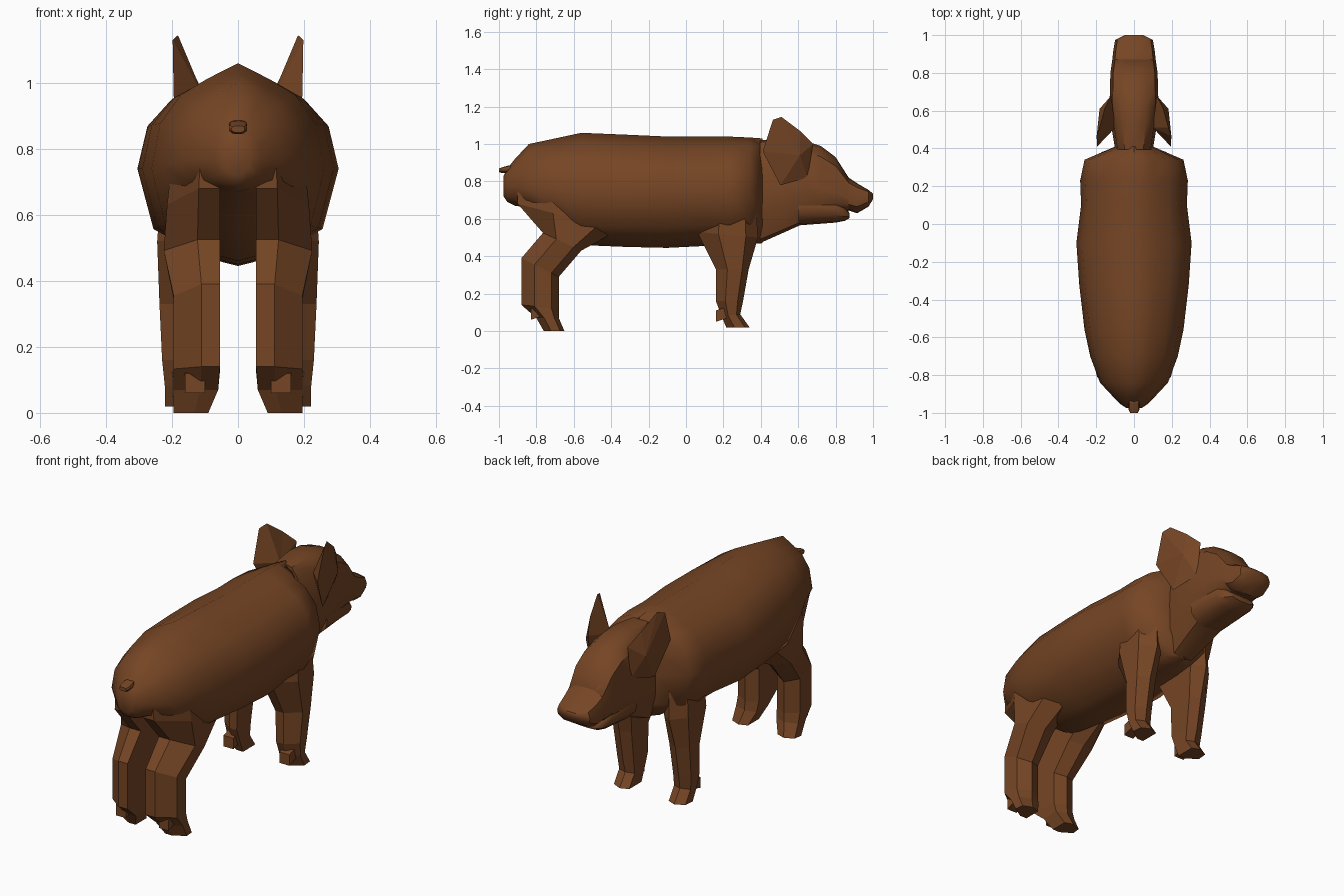
import bpy, bmesh, math

brown = bpy.data.materials.new("brown_hide")
brown.diffuse_color = (0.18, 0.06, 0.018, 1)


def finish(name, bm, smooth=0, mirror=False):
    bmesh.ops.recalc_face_normals(bm, faces=bm.faces)
    me = bpy.data.meshes.new(name)
    bm.to_mesh(me)
    bm.free()
    me.materials.append(brown)
    ob = bpy.data.objects.new(name, me)
    bpy.context.collection.objects.link(ob)
    if mirror:
        ob.modifiers.new("mirror", 'MIRROR')
    if smooth:
        bpy.ops.object.select_all(action='DESELECT')
        ob.select_set(True)
        bpy.context.view_layer.objects.active = ob
        bpy.ops.object.shade_smooth_by_angle(angle=math.radians(smooth))
    return ob


def bridge(bm, rings):
    rows = [[bm.verts.new(p) for p in ring] for ring in rings]
    n = len(rows[0])
    for a, b in zip(rows, rows[1:]):
        for i in range(n):
            j = (i + 1) % n
            bm.faces.new((a[i], a[j], b[j], b[i]))
    bm.faces.new(rows[0])
    bm.faces.new(rows[-1][::-1])


def loft(name, half, sections, smooth=0):
    """Symmetric loft along y; sections are (y, top, bottom, half width, widest z)."""
    ring = half + [(-x, z) for x, z in half[-2:0:-1]]
    rings = []
    for y, top, bot, w, mid in sections:
        rings.append([(x * w, y, mid + (z * (top - mid) if z > 0 else z * (mid - bot)))
                      for x, z in ring])
    bm = bmesh.new()
    bridge(bm, rings)
    return finish(name, bm, smooth)


def leg(name, sections):
    """Six-sided column; sections are (y back, z back, y front, z front, inner x, outer x)."""
    shape = [(0, 0), (0.4, 0), (1, 0.35), (0.95, 0.8), (0.45, 1), (0, 0.85)]
    rings = [[(xi + u * (xo - xi), yb + t * (yf - yb), zb + t * (zf - zb)) for u, t in shape]
             for yb, zb, yf, zf, xi, xo in sections]
    bm = bmesh.new()
    bridge(bm, rings)
    return finish(name, bm, 0, True)


def hull(name, pts):
    bm = bmesh.new()
    for p in pts:
        bm.verts.new(p)
    bmesh.ops.convex_hull(bm, input=bm.verts)
    return finish(name, bm, 0, True)


# Barrel body with a blunt shoulder front
barrel = [(0, 1), (0.36, 0.85), (0.66, 0.7), (0.9, 0.43), (1, 0),
          (0.84, -0.62), (0.3, -0.92), (0, -1)]
loft("body", barrel, [
    (-0.975, 0.83, 0.72, 0.04, 0.78), (-0.955, 0.87, 0.69, 0.07, 0.77),
    (-0.915, 0.92, 0.67, 0.11, 0.77), (-0.84, 1.0, 0.66, 0.18, 0.76),
    (-0.70, 1.03, 0.56, 0.232, 0.75), (-0.56, 1.06, 0.46, 0.262, 0.74),
    (-0.32, 1.05, 0.45, 0.29, 0.74), (-0.10, 1.04, 0.445, 0.305, 0.74),
    (0.10, 1.04, 0.455, 0.28, 0.74), (0.23, 1.04, 0.46, 0.285, 0.74),
    (0.34, 1.035, 0.465, 0.262, 0.76), (0.41, 1.03, 0.47, 0.10, 0.74)], 55)

# Head, snout and lower jaw
boxy = [(0, 1), (0.5, 0.96), (0.88, 0.75), (1, 0), (0.95, -0.5), (0.6, -0.93), (0, -1)]
loft("head", boxy, [
    (0.395, 1.02, 0.47, 0.10, 0.75), (0.53, 1.03, 0.53, 0.122, 0.77),
    (0.63, 1.02, 0.575, 0.13, 0.78), (0.72, 0.99, 0.60, 0.127, 0.76),
    (0.80, 0.93, 0.63, 0.125, 0.74), (0.87, 0.82, 0.64, 0.115, 0.71)], 40)
loft("snout", boxy, [
    (0.84, 0.865, 0.65, 0.118, 0.72), (0.87, 0.82, 0.645, 0.115, 0.71),
    (0.915, 0.79, 0.63, 0.11, 0.70), (0.975, 0.755, 0.665, 0.10, 0.715),
    (1.0, 0.735, 0.705, 0.05, 0.72)], 40)
loft("lower_jaw", boxy, [
    (0.60, 0.72, 0.565, 0.122, 0.67), (0.80, 0.70, 0.58, 0.115, 0.66),
    (0.85, 0.66, 0.59, 0.095, 0.635), (0.875, 0.63, 0.605, 0.07, 0.62)], 40)

# Cupped ears: outer rim, with centre points on the outer and inner side
rim = [(0.12, 0.68, 1.0), (0.155, 0.61, 1.07), (0.182, 0.51, 1.145), (0.198, 0.465, 1.13),
       (0.195, 0.41, 0.96), (0.16, 0.505, 0.78), (0.12, 0.65, 0.82)]
bm = bmesh.new()
edge = [bm.verts.new(p) for p in rim]
for centre in ((0.182, 0.61, 0.94), (0.10, 0.51, 0.95)):
    c = bm.verts.new(centre)
    for i in range(len(edge)):
        bm.faces.new((edge[i], edge[(i + 1) % len(edge)], c))
finish("ears", bm, 0, True)

# Hind legs with thigh, hock and trotter
leg("hind_legs", [
    (-0.76, 0.0, -0.65, 0.0, 0.09, 0.195), (-0.80, 0.07, -0.68, 0.07, 0.06, 0.195),
    (-0.88, 0.14, -0.68, 0.12, 0.055, 0.195), (-0.88, 0.39, -0.68, 0.29, 0.055, 0.195),
    (-0.765, 0.525, -0.56, 0.43, 0.055, 0.225), (-0.90, 0.68, -0.36, 0.54, 0.055, 0.215),
    (-0.90, 0.80, -0.38, 0.70, 0.055, 0.20)])

# Front legs widening into the shoulders
leg("front_legs", [
    (0.215, 0.02, 0.34, 0.02, 0.12, 0.222), (0.19, 0.08, 0.29, 0.09, 0.12, 0.222),
    (0.16, 0.16, 0.305, 0.16, 0.12, 0.23), (0.16, 0.33, 0.335, 0.33, 0.115, 0.238),
    (0.06, 0.53, 0.385, 0.50, 0.10, 0.245), (0.08, 0.72, 0.37, 0.72, 0.10, 0.23)])

# Dewclaws behind each trotter
for nm, y, z, x0, x1 in (("hind_dewclaws", -0.83, 0.06, 0.10, 0.16),
                         ("front_dewclaws", 0.16, 0.05, 0.14, 0.20)):
    hull(nm, [(x, y + dy, z + dz) for x in (x0, x1)
              for dy, dz in ((0, 0), (0.06, 0.02), (0.0, 0.06), (0.06, 0.08))])

# Short curled tail
loft("tail", boxy, [
    (-0.90, 0.89, 0.84, 0.02, 0.865), (-0.95, 0.885, 0.845, 0.028, 0.87),
    (-0.985, 0.875, 0.845, 0.028, 0.865), (-1.0, 0.87, 0.85, 0.02, 0.86)])
